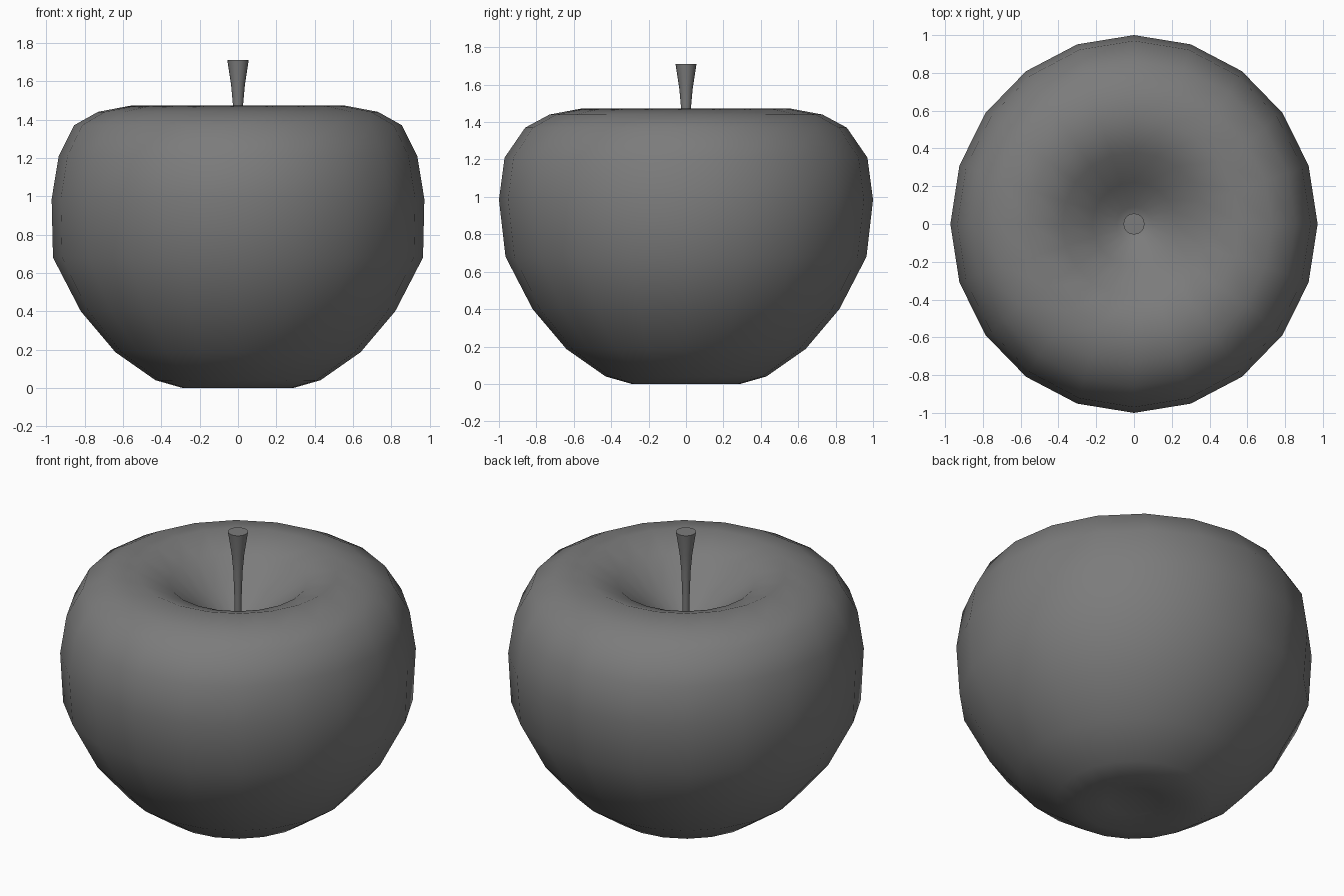
import bpy, bmesh
from math import sin, cos, pi

if "Cube" in bpy.data.objects:
    bpy.data.objects.remove(bpy.data.objects["Cube"])

# Dark grey for fruit and stem
dark = bpy.data.materials.new("dark_grey")
dark.diffuse_color = (0.2, 0.2, 0.2, 1)
dark.use_nodes = True
dark.node_tree.nodes["Principled BSDF"].inputs["Base Color"].default_value = dark.diffuse_color


def lathe(name, rings, sides, bottom=None, top=None, flat_caps=False):
    """Stack of (rx, ry, z) rings, closed by poles or flat caps."""
    bm = bmesh.new()
    loops = [[bm.verts.new((rx * cos(2 * pi * i / sides), ry * sin(2 * pi * i / sides), z))
              for i in range(sides)] for rx, ry, z in rings]
    for a, b in zip(loops, loops[1:]):
        for i in range(sides):
            j = (i + 1) % sides
            bm.faces.new((a[i], a[j], b[j], b[i]))
    if flat_caps:
        bm.faces.new(loops[0][::-1])
        bm.faces.new(loops[-1])
    else:
        lo, hi = bm.verts.new((0, 0, bottom)), bm.verts.new((0, 0, top))
        for i in range(sides):
            j = (i + 1) % sides
            bm.faces.new((lo, loops[0][j], loops[0][i]))
            bm.faces.new((hi, loops[-1][i], loops[-1][j]))
    bmesh.ops.recalc_face_normals(bm, faces=bm.faces)
    mesh = bpy.data.meshes.new(name)
    bm.to_mesh(mesh)
    bm.free()
    mesh.materials.append(dark)
    obj = bpy.data.objects.new(name, mesh)
    bpy.context.collection.objects.link(obj)
    for p in mesh.polygons:
        p.use_smooth = len(p.vertices) <= 4
    return obj


# Fruit body: underside dimple, rounded flank, deep hollow at the top
body = [
    (0.15, 0.15, 0.03), (0.29, 0.29, 0.0), (0.43, 0.43, 0.04), (0.64, 0.64, 0.187),
    (0.82, 0.82, 0.40), (0.965, 0.965, 0.68), (0.972, 1.0, 0.985), (0.935, 0.97, 1.21),
    (0.855, 0.86, 1.37), (0.73, 0.73, 1.44), (0.56, 0.56, 1.472), (0.38, 0.38, 1.402),
    (0.22, 0.22, 1.27), (0.09, 0.09, 1.175),
]
lathe("fruit_body", body, 20, bottom=0.045, top=1.14)

# Stem: thin in the hollow, flaring to a flat tip
stem = [(r, r, z) for r, z in
        ((0.018, 1.12), (0.02, 1.30), (0.026, 1.47), (0.036, 1.58), (0.056, 1.71))]
stem_obj = lathe("stem", stem, 16, flat_caps=True)
bpy.context.view_layer.objects.active = stem_obj
stem_obj.select_set(True)
bpy.ops.object.shade_smooth_by_angle()
